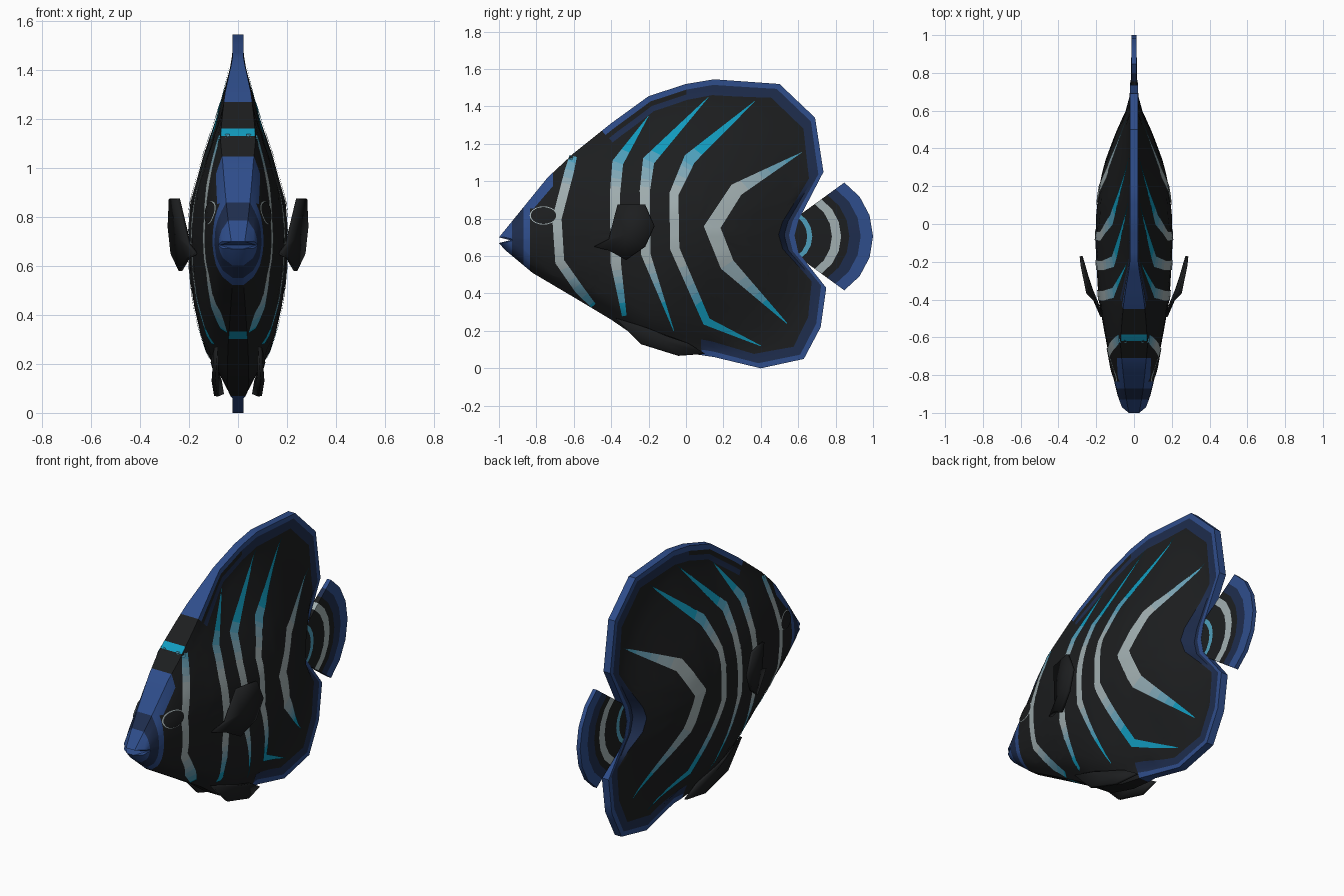
import bpy, bmesh, math
from mathutils import Vector
from mathutils.bvhtree import BVHTree

if "Cube" in bpy.data.objects:
    bpy.data.objects.remove(bpy.data.objects["Cube"])


def mat(name, c):
    m = bpy.data.materials.new(name)
    m.diffuse_color = (*c, 1)
    m.use_nodes = True
    m.node_tree.nodes["Principled BSDF"].inputs["Base Color"].default_value = m.diffuse_color
    return m


BLACK = mat("black", (0.012, 0.013, 0.014))
BLUE = mat("blue", (0.028, 0.075, 0.26))
NAVY = mat("navy", (0.013, 0.026, 0.075))
GREY, CYAN = Vector((0.36, 0.43, 0.44)), Vector((0.006, 0.33, 0.52))
TINTS = [mat("stripe_%d" % i, GREY.lerp(CYAN, i / 5)) for i in range(6)]


def interp(pts, v):
    if v <= pts[0][0]:
        return pts[0][1]
    for (a, b), (c, d) in zip(pts, pts[1:]):
        if v <= c:
            return b + (d - b) * (v - a) / (c - a)
    return pts[-1][1]


def finish(name, bm, mats, angle=35):
    bmesh.ops.recalc_face_normals(bm, faces=bm.faces)
    me = bpy.data.meshes.new(name)
    bm.to_mesh(me)
    bm.free()
    for m in mats:
        me.materials.append(m)
    ob = bpy.data.objects.new(name, me)
    bpy.context.collection.objects.link(ob)
    bpy.ops.object.select_all(action='DESELECT')
    ob.select_set(True)
    bpy.context.view_layer.objects.active = ob
    bpy.ops.object.shade_smooth_by_angle(angle=math.radians(angle))
    return ob


# Side outline (y, z): upper edge, tail notch, lower edge, mouth notch
UPPER = [(-1, .70), (-.87, .86), (-.74, 1.02), (-.6, 1.15), (-.4, 1.31), (-.2, 1.455), (0, 1.52),
         (.15, 1.545), (.5, 1.52), (.69, 1.34), (.735, 1.05)]
LOWER = [(-1, .67), (-.97, .635), (-.82, .51), (-.6, .38), (-.4, .26), (-.24, .15), (-.05, .09),
         (.15, .06), (.4, 0), (.63, .05), (.72, .22), (.75, .43)]
OUTLINE = UPPER + [(.6, .79), (.58, .71), (.6, .62)] + LOWER[::-1] + [(-.94, .685)]
WIDTH = [(-1, .055), (-.9, .09), (-.8, .113), (-.6, .152), (-.4, .188), (-.1, .206), (.1, .2),
         (.3, .165), (.45, .11), (.6, .05), (.75, .022)]
HEAD = [(0, 1), (.3, .97), (.55, .87), (.8, .68), (1, .5)]
CHIN = [(0, 1), (.3, .96), (.55, .85), (.8, .64), (1, .22)]
FIN = [(0, 1), (.18, .95), (.41, .7), (.61, .42), (.87, .13), (1, .1)]


def half_width(y, z):
    zc = interp([(-1, .685), (-.6, .72)], y)
    if z > zc:
        s = (z - zc) / (interp(UPPER, y) - zc)
        b, front = interp([(-.65, 0), (-.2, 1)], y), HEAD
    else:
        s = (zc - z) / (zc - interp(LOWER, y))
        b, front = interp([(-.15, 0), (.3, 1)], y), CHIN
    s = min(s, 1)
    return max(.022, interp(WIDTH, y) * (interp(front, s) * (1 - b) + interp(FIN, s) * b))


# Body with dorsal and anal fins: concentric rings of the outline, mirrored and capped
C = Vector((.05, .74))
loop = []
for a, b in zip(OUTLINE, OUTLINE[1:] + OUTLINE[:1]):
    a, b = Vector(a), Vector(b)
    n = max(1, round((b - a).length / .06))
    loop += [a.lerp(b, i / n) for i in range(n)]
N = len(loop)


def in_rim(p):
    return p.y > interp([(-.38, 1.28), (-.3, .9)], p.x) if p.x < .1 else True


def ring_point(p, k):
    d = p - C
    inset = [0, .03, .055, .085]
    if k < 4:
        return C + d * (1 - inset[k] / d.length)
    return C + d * (1 - .085 / d.length) * [.92, .8, .64, .46, .24][k - 4]


bm = bmesh.new()
edges = []
for side in (1, -1):
    rows = []
    for k in range(9):
        row = []
        for p in loop:
            q = ring_point(p, k)
            x = .022 if k < 3 and p.x > .1 else half_width(q.x, q.y)
            row.append(bm.verts.new((side * x, q.x, q.y)))
        rows.append(row)
    mid = bm.verts.new((side * half_width(*C), C.x, C.y))
    for i in range(N):
        j = (i + 1) % N
        m = (loop[i] + loop[j]) / 2
        for k in range(8):
            f = bm.faces.new((rows[k][i], rows[k][j], rows[k + 1][j], rows[k + 1][i]))
            if in_rim(m):
                f.material_index = (1, 2, 1, 0)[min(k, 3)] if k != 2 else 2
                if k == 1:
                    f.material_index = 0 if m.x < 0 else 2
            elif k < 2 and m.y > .87:
                f.material_index = 3
        bm.faces.new((rows[8][i], rows[8][j], mid))
    edges.append(rows[0])
for i in range(N):
    j = (i + 1) % N
    f = bm.faces.new((edges[0][i], edges[0][j], edges[1][j], edges[1][i]))
    f.material_index = 1 if in_rim((loop[i] + loop[j]) / 2) else 4

# Clean colour borders across the head
for y in (-.93, -.87, -.835, -.71, -.62, -.585, -.52, -.47):
    bmesh.ops.bisect_plane(bm, geom=bm.verts[:] + bm.edges[:] + bm.faces[:],
                           plane_co=(0, y, 0), plane_no=(0, 1, 0))
for f in bm.faces:
    c = f.calc_center_median()
    old = f.material_index
    if c.y < -.835:
        f.material_index = 2 if -.93 < c.y < -.87 and c.z < .86 else 1
    elif old in (3, 4):
        up = c.z > .72
        if up and c.y < -.71:
            f.material_index = 1
        elif old == 4 and (-.62 < c.y < -.585 if up else -.52 < c.y < -.47):
            f.material_index = 3
        else:
            f.material_index = 0
bm.normal_update()
tree = BVHTree.FromBMesh(bm)
finish("body", bm, [BLACK, BLUE, NAVY, TINTS[5]])


def on_skin(y, z, side, lift):
    hit = tree.ray_cast(Vector((side, y, z)), Vector((-side, 0, 0)))[0]
    return (side * ((abs(hit.x) if hit else .03) + lift), y, z)


# Stripes draped on both flanks: (y, z, width)
STRIPES = [
    [(-.603, 1.135, .04), (-.625, 1.05, .05), (-.69, .8, .05), (-.675, .57, .05), (-.57, .42, .05), (-.495, .335, .03)],
    [(-.2, 1.35, .002), (-.365, 1.1, .06), (-.38, .93, .055), (-.375, .56, .055), (-.33, .28, .025)],
    [(.12, 1.45, .002), (-.2, 1.11, .065), (-.22, .95, .055), (-.215, .61, .05), (-.065, .2, .004)],
    [(.37, 1.43, .002), (.02, 1.12, .065), (-.065, .93, .05), (-.06, .64, .05), (.11, .25, .045), (.4, .12, .004)],
    [(.62, 1.155, .002), (.27, .955, .075), (.14, .755, .09), (.22, .555, .08), (.54, .24, .004)],
]
bm = bmesh.new()
for pts in STRIPES:
    P = [Vector(p[:2]) for p in pts]
    T = [(b - a).normalized() for a, b in zip(P, P[1:])]
    nor = []
    for i in range(len(P)):
        t = (T[max(i - 1, 0)] + T[min(i, len(T) - 1)]).normalized()
        nor.append(Vector((-t.y, t.x)))
    for side in (1, -1):
        prev = None
        for i in range(len(P) - 1):
            for s in range(0 if i == 0 else 1, 9):
                u = s / 8
                p = P[i].lerp(P[i + 1], u)
                n = nor[i].lerp(nor[i + 1], u) * (pts[i][2] * (1 - u) + pts[i + 1][2] * u) / 2
                cur = [bm.verts.new(on_skin(*(p + n * e), side, .005)) for e in (1, 0, -1)]
                if prev:
                    tint = int(interp([(.2, 0), (.42, 5)], abs(p.y - .74)) + .5)
                    for e in (0, 1):
                        f = bm.faces.new((prev[e], prev[e + 1], cur[e + 1], cur[e]))
                        f.material_index = tint
                prev = cur
finish("stripes", bm, TINTS)

# Eyes: pale oval ring with a black bulging centre
for name, r, lift, m in (("eye_rings", 1, .005, TINTS[0]), ("eyes", .92, .008, BLACK)):
    bm = bmesh.new()
    for side in (1, -1):
        mid = bm.verts.new(on_skin(-.762, .817, side, lift + .006))
        ring = [bm.verts.new(on_skin(-.762 + .074 * r * math.cos(a * math.pi / 10),
                                     .817 + .049 * r * math.sin(a * math.pi / 10), side, lift)) for a in range(20)]
        for i in range(20):
            bm.faces.new((ring[i], ring[(i + 1) % 20], mid))
    finish(name, bm, [m])

# Tail: fan of coloured bands
bm = bmesh.new()
fr = [.2, .36, .41, .6, .64, .69, .77, .88, 1]
cols = [0, 4, 0, 3, 3, 0, 2, 1]
angles = [-36, -24, -12, 0, 12, 24, 36]
grid = {}
for side in (1, -1):
    for k, q in enumerate(fr):
        for i, a in enumerate(angles):
            r = (.55 - .06 * (a / 36) ** 2) * q
            grid[side, k, i] = bm.verts.new((side * (.024 - .012 * q), .45 + r * math.cos(math.radians(a)),
                                             .705 + r * math.sin(math.radians(a))))
    for k in range(8):
        for i in range(6):
            f = bm.faces.new([grid[side, k + a, i + b] for a, b in ((0, 0), (1, 0), (1, 1), (0, 1))])
            f.material_index = cols[k]
for k in range(8):
    for i in (0, 6):
        f = bm.faces.new([grid[s, k + a, i] for s, a in ((1, 0), (1, 1), (-1, 1), (-1, 0))])
        f.material_index = cols[k]
for i in range(6):
    f = bm.faces.new([grid[s, 8, i + a] for s, a in ((1, 0), (1, 1), (-1, 1), (-1, 0))])
    f.material_index = 1
finish("tail_fin", bm, [BLACK, BLUE, NAVY, TINTS[0], TINTS[4]])


# Paired thin fins
def paired_fin(name, pts, thick):
    bm = bmesh.new()
    c = sum((Vector(p) for p in pts), Vector()) / len(pts)
    for s in (1, -1):
        v = [bm.verts.new((s * x, y, z)) for x, y, z in pts]
        m = bm.verts.new((s * c.x, c.y, c.z))
        for i in range(len(v)):
            bm.faces.new((v[i], v[(i + 1) % len(v)], m))
    ob = finish(name, bm, [BLACK])
    mod = ob.modifiers.new("thickness", 'SOLIDIFY')
    mod.thickness, mod.offset = thick, 0


paired_fin("pectoral_fins", [(.17, -.49, .65), (.2, -.41, .69), (.245, -.365, .875), (.275, -.22, .875),
                             (.28, -.17, .76), (.268, -.22, .65), (.235, -.32, .58), (.205, -.41, .63)], .016)
paired_fin("pelvic_fins", [(.09, -.38, .27), (.1, -.24, .13), (.09, -.04, .068), (.065, .1, .078),
                           (.075, .01, .135), (.105, -.2, .21)], .016)
